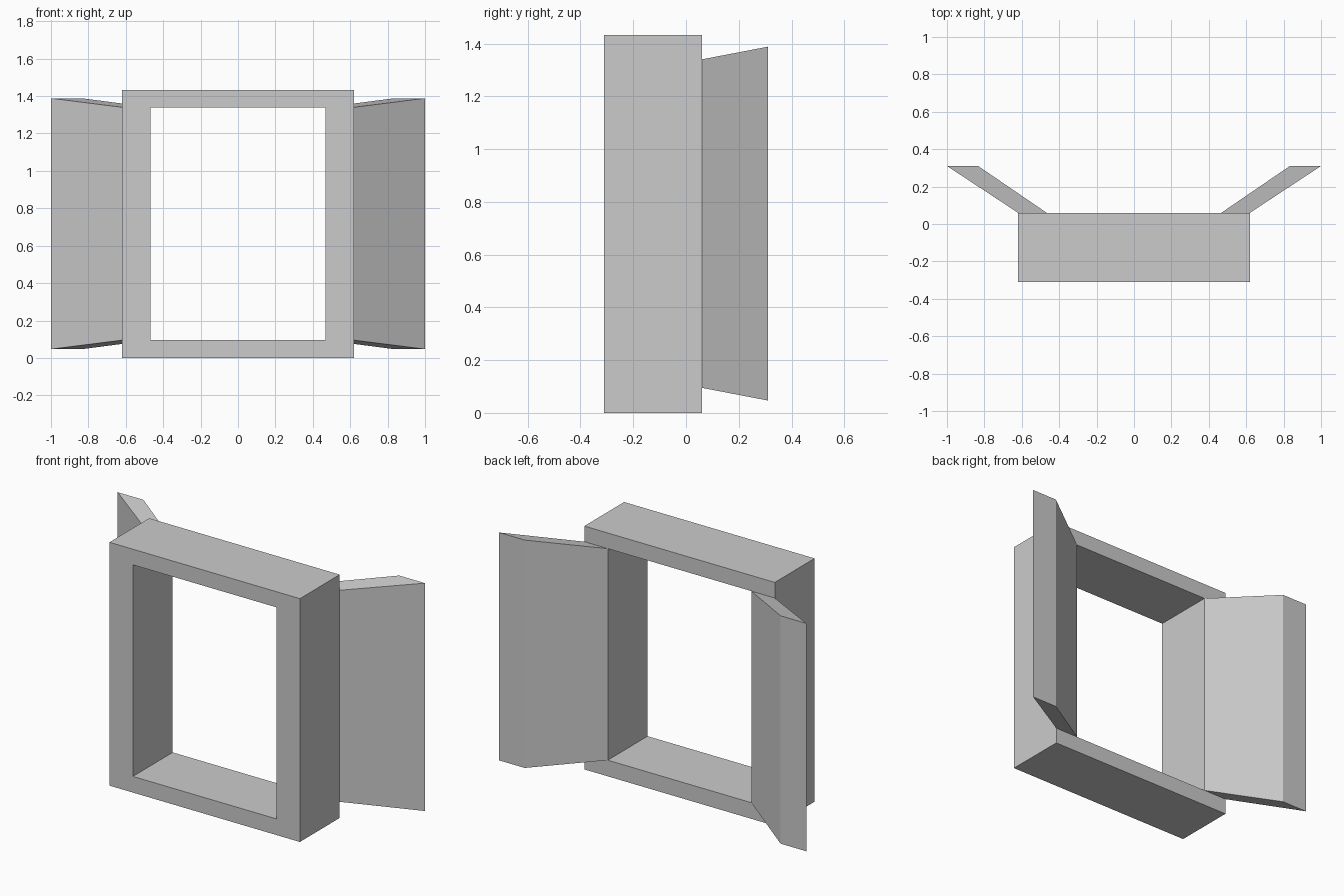
import bpy, bmesh
from mathutils import Vector

if "Cube" in bpy.data.objects:
    bpy.data.objects.remove(bpy.data.objects["Cube"])

FRONT, BACK, FLARE_END = -0.31, 0.06, 0.31
XS = (-0.62, -0.467, 0.467, 0.62)
ZS = (0.0, 0.095, 1.34, 1.432)

bm = bmesh.new()

# Frame outline: a 3 x 3 grid of front faces without the middle one
verts = [[bm.verts.new((x, FRONT, z)) for x in XS] for z in ZS]
for r in range(3):
    for c in range(3):
        if (r, c) != (1, 1):
            bm.faces.new((verts[r][c], verts[r][c + 1],
                          verts[r + 1][c + 1], verts[r + 1][c]))

# Frame depth: keep the front faces and extrude a copy to the back
ext = bmesh.ops.extrude_face_region(bm, geom=bm.faces[:], use_keep_orig=True)["geom"]
bmesh.ops.translate(bm, vec=(0, BACK - FRONT, 0),
                    verts=[g for g in ext if isinstance(g, bmesh.types.BMVert)])

# Shutters: extrude the back of each side post outwards, flaring in height
posts = [f for f in ext if isinstance(f, bmesh.types.BMFace)
         and f.calc_center_median().y > BACK - 0.01
         and abs(f.calc_center_median().x) > 0.5
         and 0.5 < f.calc_center_median().z < 1.0]
for post in posts:
    side = 1 if post.calc_center_median().x > 0 else -1
    face = bmesh.ops.extrude_discrete_faces(bm, faces=[post])["faces"][0]
    for v in face.verts:
        outer = abs(v.co.x) > 0.55
        top = v.co.z > 0.7
        v.co = Vector((side * (1.0 if outer else 0.833), FLARE_END,
                       1.388 if top else 0.047))

bmesh.ops.recalc_face_normals(bm, faces=bm.faces[:])
mesh = bpy.data.meshes.new("window_frame_with_shutters")
bm.to_mesh(mesh)
bm.free()
obj = bpy.data.objects.new("window_frame_with_shutters", mesh)
bpy.context.collection.objects.link(obj)
